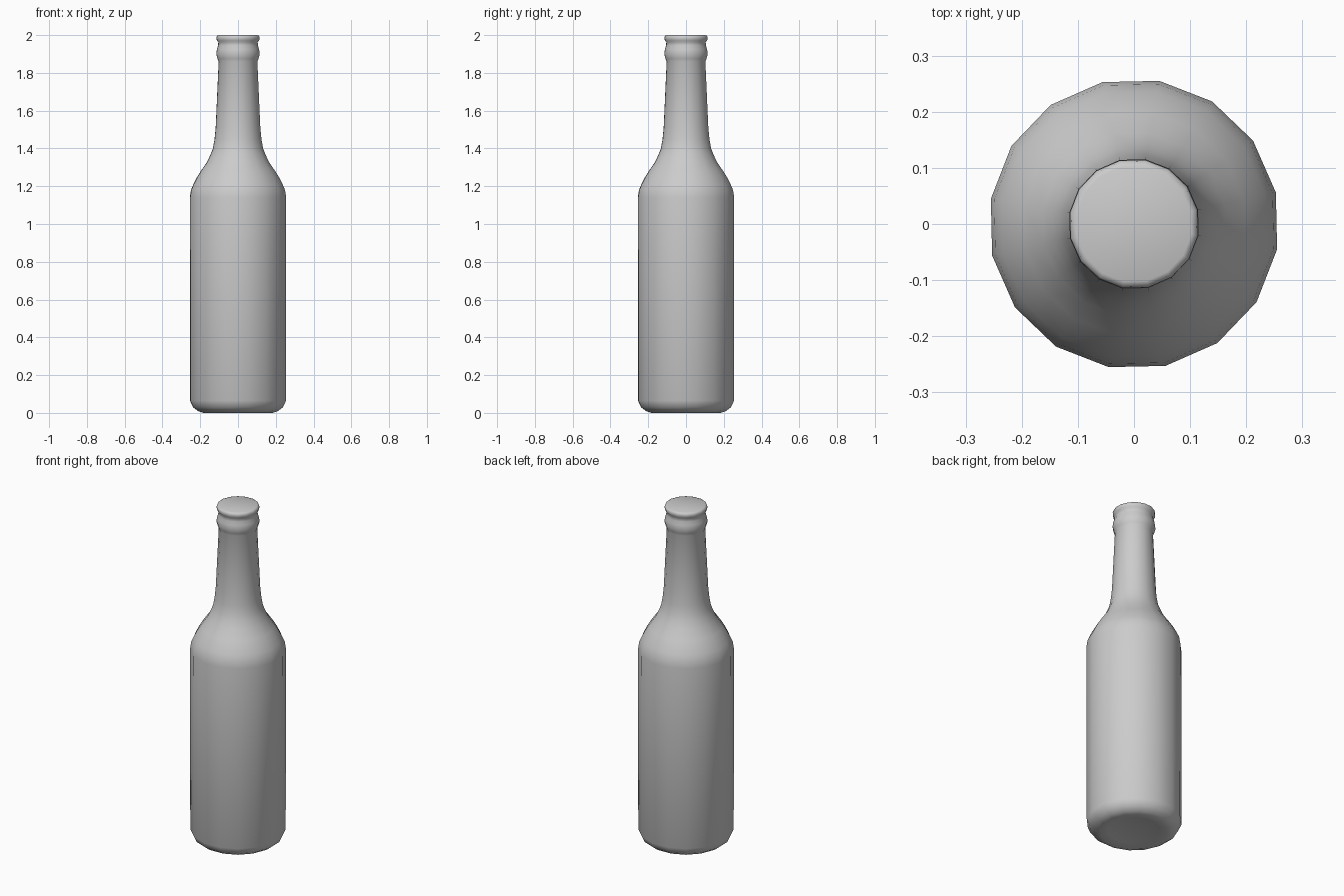
import bpy, bmesh
from math import cos, sin, pi, radians

cube = bpy.data.objects.get("Cube")
if cube:
    bpy.data.objects.remove(cube, do_unlink=True)

SIDES = 16
TURN = radians(12.5)

grey = bpy.data.materials.new("plain_grey")
grey.use_nodes = True
colour = (0.6, 0.6, 0.6, 1)
grey.diffuse_color = colour
grey.node_tree.nodes["Principled BSDF"].inputs["Base Color"].default_value = colour


def lathe(name, profile):
    """Spin a (radius, height) profile into a closed, smooth solid."""
    bm = bmesh.new()
    rings = [[bm.verts.new((r * cos(TURN + 2 * pi * i / SIDES),
                            r * sin(TURN + 2 * pi * i / SIDES), z))
              for i in range(SIDES)] for r, z in profile]
    for low, high in zip(rings, rings[1:]):
        for i in range(SIDES):
            j = (i + 1) % SIDES
            bm.faces.new((low[i], low[j], high[j], high[i]))
    bm.faces.new(rings[0][::-1])
    bm.faces.new(rings[-1])
    for face in bm.faces:
        face.smooth = True
    mesh = bpy.data.meshes.new(name)
    bm.to_mesh(mesh)
    bm.free()
    mesh.materials.append(grey)
    obj = bpy.data.objects.new(name, mesh)
    bpy.context.collection.objects.link(obj)
    return obj


# Base, body, shoulder, neck, collar ring and lip in one continuous wall
lathe("bottle", [
    (0.14, 0.012), (0.185, 0.0), (0.215, 0.01), (0.242, 0.03), (0.258, 0.065),
    (0.259, 1.14), (0.253, 1.18), (0.24, 1.21), (0.222, 1.245), (0.2, 1.28),
    (0.165, 1.33), (0.147, 1.37), (0.135, 1.4), (0.126, 1.45), (0.12, 1.51),
    (0.104, 1.86), (0.11, 1.875), (0.117, 1.9), (0.113, 1.925),
    (0.107, 1.945), (0.106, 1.962), (0.114, 1.972), (0.116, 1.985),
    (0.113, 1.996), (0.104, 2.0),
])
